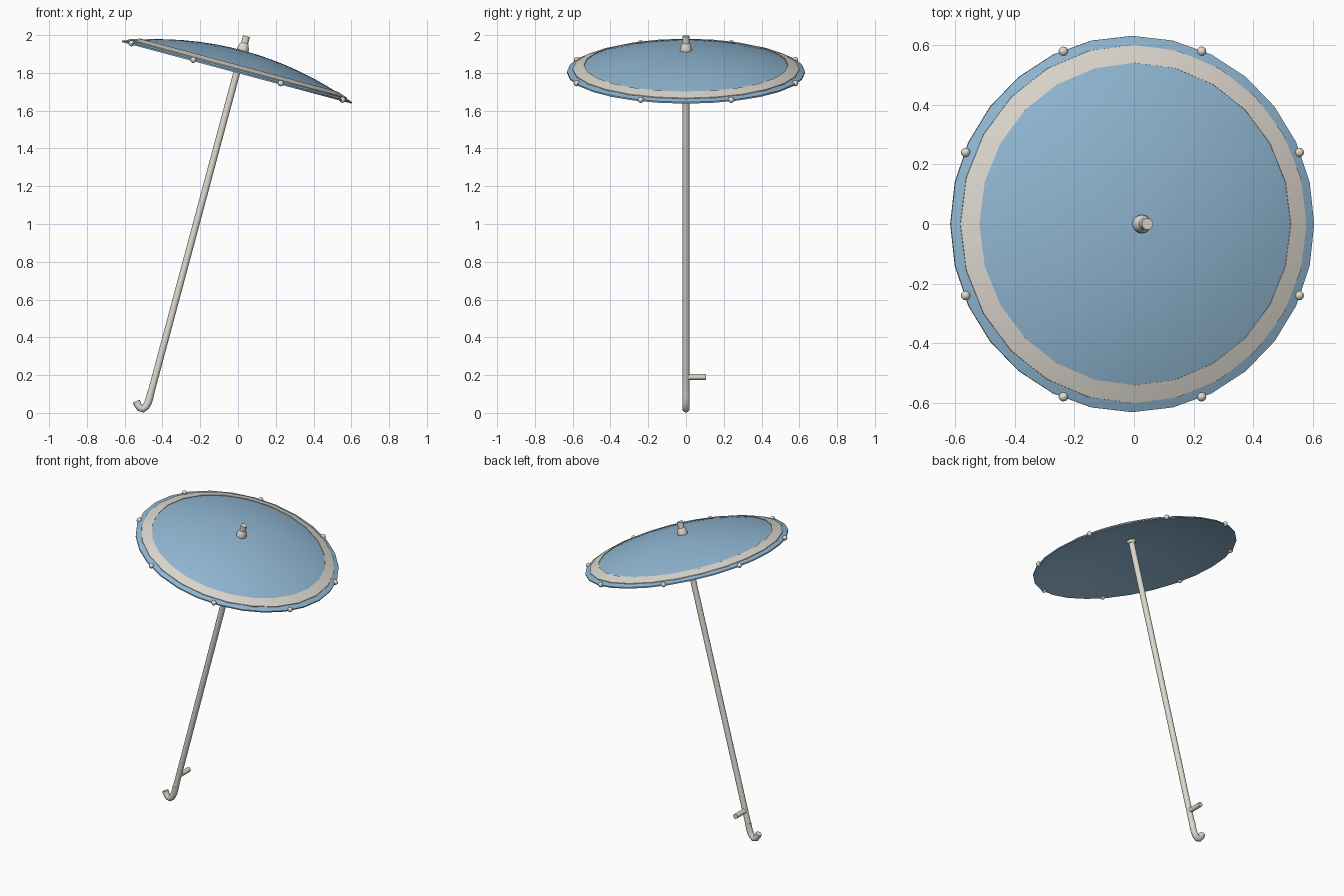
import bpy, bmesh, math
from mathutils import Vector, Matrix

if "Cube" in bpy.data.objects:
    bpy.data.objects.remove(bpy.data.objects["Cube"])

TILT = math.radians(15)
# Local frame: origin at the rim centre, local z along the shaft
FRAME = Matrix.Translation((-0.005, 0, 1.808)) @ Matrix.Rotation(TILT, 4, 'Y')
R, H = 0.63, 0.115


def material(name, rgb):
    m = bpy.data.materials.new(name)
    m.diffuse_color = (*rgb, 1)
    m.use_nodes = True
    m.node_tree.nodes["Principled BSDF"].inputs["Base Color"].default_value = m.diffuse_color
    return m


BLUE = material("blue_cloth", (0.29, 0.49, 0.67))
CREAM = material("cream", (0.74, 0.70, 0.63))


def finish(ob, mat, angle=35):
    ob.data.materials.append(mat)
    bpy.ops.object.select_all(action='DESELECT')
    ob.select_set(True)
    bpy.context.view_layer.objects.active = ob
    bpy.ops.object.shade_smooth_by_angle(angle=math.radians(angle))
    return ob


def lathe(name, profile, sides, mat, closed=False):
    """Spin (radius, height) points around the tilted shaft axis."""
    bm = bmesh.new()
    vs = [bm.verts.new((r, 0, z)) for r, z in profile]
    edges = [bm.edges.new(p) for p in zip(vs, vs[1:])]
    if closed:
        edges.append(bm.edges.new((vs[-1], vs[0])))
    bmesh.ops.spin(bm, geom=vs + edges, cent=(0, 0, 0), axis=(0, 0, 1),
                   angle=math.tau, steps=sides, use_duplicate=False)
    bmesh.ops.remove_doubles(bm, verts=bm.verts, dist=1e-5)
    bmesh.ops.recalc_face_normals(bm, faces=bm.faces)
    bm.transform(FRAME)
    me = bpy.data.meshes.new(name)
    bm.to_mesh(me)
    bm.free()
    ob = bpy.data.objects.new(name, me)
    bpy.context.collection.objects.link(ob)
    return finish(ob, mat)


def dome(r):
    return H * (1 - (r / R) ** 2)


# Canopy: thin, shallow, hollow dome
radii = [R * i / 8 for i in range(9)]
outer = [(r, dome(r)) for r in radii]
inner = [(r, dome(r) - 0.008) for r in reversed(radii)]
lathe("canopy", outer + inner, 28, BLUE)

# Cream band lying on the canopy near its edge
band_r = [0.54, 0.555, 0.57, 0.585, 0.6]
top = [(r, dome(r) + 0.004) for r in band_r]
low = [(r, dome(r) - 0.003) for r in reversed(band_r)]
lathe("canopy_band", top + low, 24, CREAM, closed=True)

# Finial on top of the canopy
lathe("finial", [(0, 0.09), (0.024, 0.09), (0.031, 0.11), (0.031, 0.125),
                 (0.023, 0.15), (0.019, 0.155), (0.019, 0.193), (0, 0.193)],
      16, CREAM)

# Shaft
lathe("shaft", [(0, -1.757), (0.018, -1.757), (0.018, 0.1), (0, 0.1)], 16, CREAM)

# Rib tip beads around the rim
for i in range(8):
    a = math.radians(22.5 + 45 * i)
    p = FRAME @ Vector((0.626 * math.cos(a), 0.626 * math.sin(a), -0.001))
    bpy.ops.mesh.primitive_uv_sphere_add(segments=12, ring_count=8, radius=0.016, location=p)
    bead = bpy.context.object
    bead.name = f"rib_tip_{i + 1}"
    finish(bead, CREAM, 60)

# Hooked handle
path = [(-0.461, 0.112), (-0.466, 0.085), (-0.475, 0.057), (-0.487, 0.034),
        (-0.503, 0.021), (-0.519, 0.026), (-0.531, 0.043), (-0.539, 0.062)]
cu = bpy.data.curves.new("handle_hook", 'CURVE')
cu.dimensions = '3D'
cu.bevel_depth = 0.0195
cu.bevel_resolution = 4
cu.use_fill_caps = True
sp = cu.splines.new('POLY')
sp.points.add(len(path) - 1)
for pt, (x, z) in zip(sp.points, path):
    pt.co = (x, 0, z, 1)
hook = bpy.data.objects.new("handle_hook", cu)
bpy.context.collection.objects.link(hook)
bpy.ops.object.select_all(action='DESELECT')
hook.select_set(True)
bpy.context.view_layer.objects.active = hook
bpy.ops.object.convert(target='MESH')
finish(bpy.context.object, CREAM, 45)

# Side peg low on the shaft
bpy.ops.mesh.primitive_cylinder_add(vertices=12, radius=0.016, depth=0.105,
                                    location=(-0.439, 0.0525, 0.19),
                                    rotation=(math.pi / 2, 0, 0))
peg = bpy.context.object
peg.name = "side_peg"
finish(peg, CREAM)
